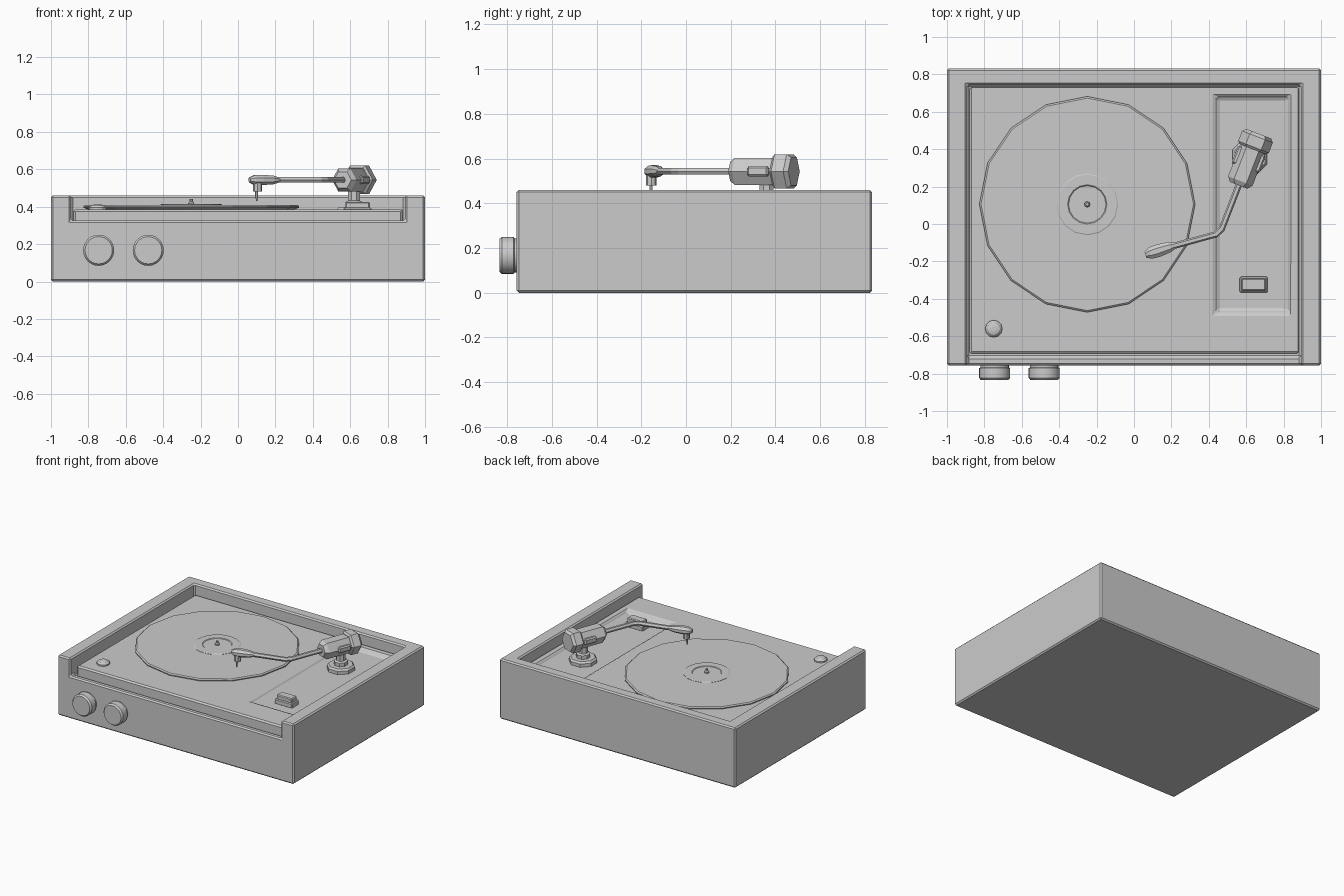
import bpy, bmesh, math
from mathutils import Vector, Matrix

if "Cube" in bpy.data.objects:
    bpy.data.objects.remove(bpy.data.objects["Cube"])


def finish(name, bm, smooth=False):
    bmesh.ops.recalc_face_normals(bm, faces=bm.faces)
    me = bpy.data.meshes.new(name)
    bm.to_mesh(me)
    bm.free()
    ob = bpy.data.objects.new(name, me)
    bpy.context.collection.objects.link(ob)
    if smooth:
        bpy.ops.object.select_all(action='DESELECT')
        bpy.context.view_layer.objects.active = ob
        ob.select_set(True)
        bpy.ops.object.shade_smooth_by_angle(angle=math.radians(35))
    return ob


def bevel(ob, width):
    m = ob.modifiers.new("Bevel", 'BEVEL')
    m.width = width
    m.segments = 1
    m.limit_method = 'ANGLE'


def cut(ob, cutter):
    m = ob.modifiers.new("Cut", 'BOOLEAN')
    m.operation = 'DIFFERENCE'
    m.solver = 'EXACT'
    m.object = cutter
    cutter.hide_render = True
    cutter.hide_viewport = True


def box(name, lo, hi, bev=0, inset=0):
    """Box between two corners; inset shrinks the bottom face."""
    bm = bmesh.new()
    bmesh.ops.create_cube(bm, size=1)
    for v in bm.verts:
        bottom = v.co.z < 0
        for i in range(3):
            side = 1 if v.co[i] > 0 else -1
            v.co[i] = hi[i] if side > 0 else lo[i]
            if bottom and i < 2:
                v.co[i] -= side * inset
    ob = finish(name, bm)
    if bev:
        bevel(ob, bev)
    return ob


def lathe(name, profile, origin, axis=(0, 0, 1), sides=16, phase=0, smooth=False, squash=1):
    """Spin (radius, height) points around an axis and cap both ends."""
    axis = Vector(axis).normalized()
    up = Vector((0, 1, 0)) if abs(axis.z) > .9 else Vector((0, 0, 1))
    frame = Matrix((up.cross(axis), up, axis)).transposed()
    bm = bmesh.new()
    rings = []
    for r, h in profile:
        ring = []
        for k in range(sides):
            a = 2 * math.pi * k / sides + phase
            p = Vector((r * math.cos(a), r * math.sin(a) * squash, h))
            ring.append(bm.verts.new(Vector(origin) + frame @ p))
        rings.append(ring)
    for a, b in zip(rings, rings[1:]):
        for k in range(sides):
            n = (k + 1) % sides
            bm.faces.new((a[k], a[n], b[n], b[k]))
    bm.faces.new(rings[0])
    bm.faces.new(rings[-1])
    return finish(name, bm, smooth)


# Case: box with an open-fronted tray cut out by an L-shaped profile
case = box("case", (-1, -.757, 0), (1, .832, .46))
bm = bmesh.new()
outline = [(-.9, .325), (-.713, .325), (-.713, .305), (.745, .305), (.745, .6), (-.9, .6)]
face = bm.faces.new([bm.verts.new((-.893, y, z)) for y, z in outline])
geo = bmesh.ops.extrude_face_region(bm, geom=[face])["geom"]
bmesh.ops.translate(bm, vec=(1.786, 0, 0), verts=[g for g in geo if isinstance(g, bmesh.types.BMVert)])
cut(case, finish("tray_cutter", bm))
bevel(case, .013)

# Deck plate with the sunken arm panel
deck = box("deck", (-.88, -.695, .29), (.88, .732, .385))
panel_depth = .025
cut(deck, box("panel_cutter", (.43, -.48, .385 - panel_depth), (.836, .69, .386), inset=.02))
bevel(deck, .01)

# Record, label and spindle
centre = (-.25, .105, 0)
lathe("record", [(.55, .384), (.577, .395), (.577, .402), (.568, .409), (.165, .409)], centre)
lathe("label", [(.165, .405), (.165, .411), (.16, .414), (.105, .414), (.1, .410)], centre)
lathe("spindle", [(.016, .405), (.016, .42), (.009, .428), (.009, .44)], centre, sides=8)

# Deck button and switch
lathe("deck_button", [(.046, .38), (.046, .395), (.033, .408), (.015, .412)], (-.75, -.56, 0), sides=12)
box("switch_base", (.565, -.367, .355), (.715, -.282, .395), .006)
box("switch_cap", (.575, -.357, .385), (.705, -.292, .425), .006)

# Front knobs
for i, x in enumerate((-.745, -.48)):
    lathe(f"knob_{i + 1}", [(.076, -.01), (.076, .01), (.083, .014), (.083, .066), (.073, .078)],
          (x, -.757, .167), (0, -1, 0), sides=24, smooth=True)

# Tonearm stand
lathe("arm_stand", [(.1, .355), (.1, .385), (.088, .398), (.05, .398), (.05, .425), (.034, .432), (.034, .51)],
      (.62, .36, 0), sides=8, phase=math.pi / 8)

# Tonearm pivot housing, side plates and counterweight on one slanted axis
axis = Vector((.36, .93, 0)).normalized()
bend = Vector((.462, -.045, .543))
lathe("arm_housing", [(.05, .27), (.07, .295), (.07, .48)], bend, axis, sides=6)
lathe("counterweight", [(.075, .478), (.088, .49), (.088, .548), (.072, .566)], bend, axis, sides=6)
plates = box("housing_side_plates", (-.079, -.05, -.022), (.079, .05, .022), .008)
plates.location = bend + axis * .42
plates.rotation_euler.z = math.atan2(axis.y, axis.x) - math.pi / 2

# Bent arm tube
curve = bpy.data.curves.new("arm_tube", 'CURVE')
curve.dimensions = '3D'
curve.bevel_depth = .017
curve.bevel_resolution = 1
curve.use_fill_caps = True
spline = curve.splines.new('POLY')
path = [bend + axis * .3, bend + axis * .02, bend + Vector((-.022, -.01, 0)), Vector((.19, -.123, .543))]
spline.points.add(len(path) - 1)
for pt, co in zip(spline.points, path):
    pt.co = (*co, 1)
spline.use_smooth = False
bpy.context.collection.objects.link(bpy.data.objects.new("arm_tube", curve))

# Headshell, cartridge and needle
lathe("headshell", [(.016, 0), (.031, .04), (.037, .1), (.034, .145), (.018, .172)],
      (.225, -.112, .543), (-.94, -.3, 0), sides=8, phase=math.pi / 8, squash=.8)
lathe("cartridge", [(.024, .48), (.024, .53)], (.105, -.155, 0), sides=8)
lathe("needle", [(.003, .43), (.008, .455), (.008, .49)], (.1, -.157, 0), sides=6)
